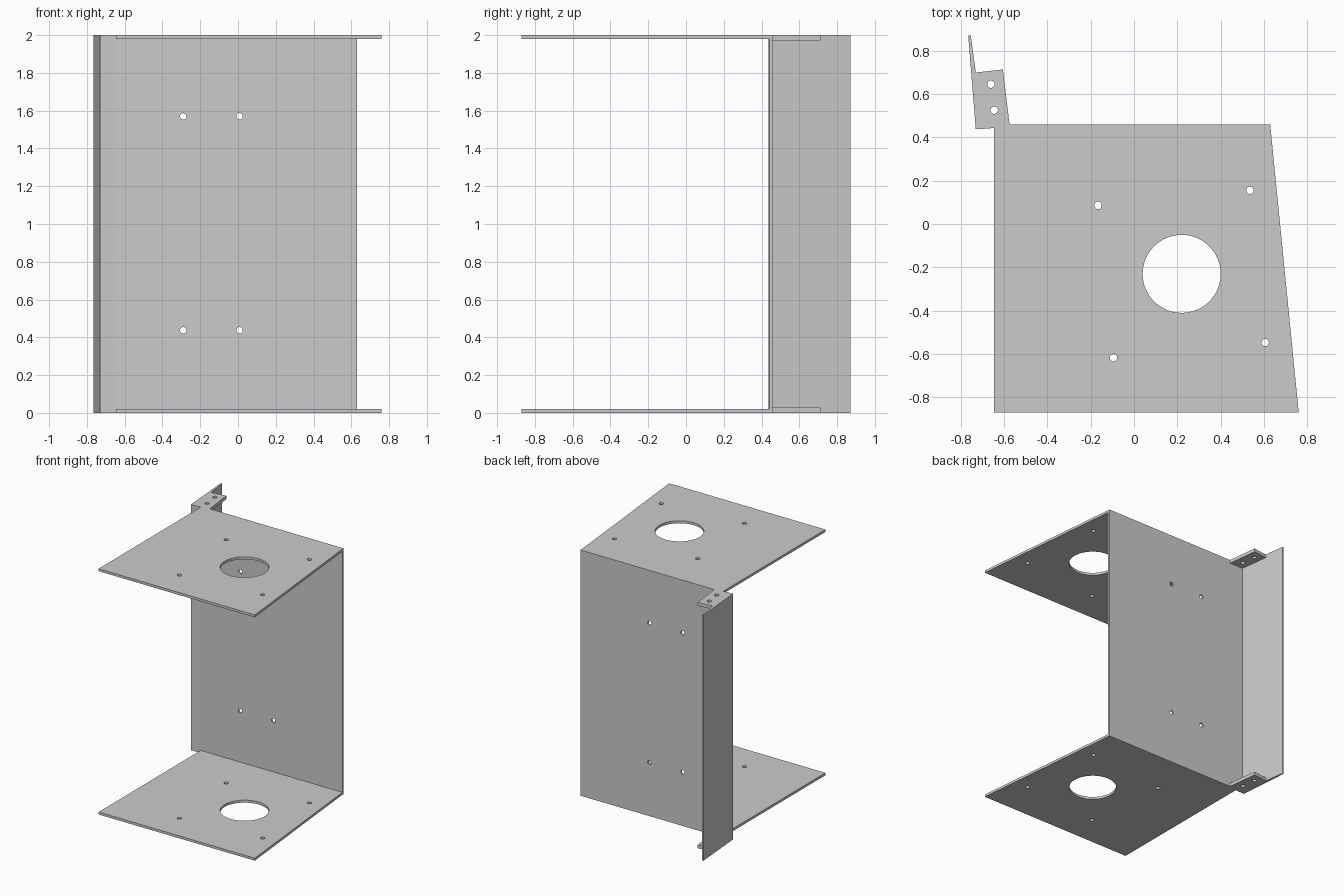
import bpy, bmesh, math

if "Cube" in bpy.data.objects:
    bpy.data.objects.remove(bpy.data.objects["Cube"])


def panel(name, outline, holes, lo, hi, upright=False):
    """Sheet of constant thickness: outline with round holes, lo..hi along its normal."""
    cu = bpy.data.curves.new(name, 'CURVE')
    cu.dimensions, cu.fill_mode, cu.extrude = '2D', 'BOTH', (hi - lo) / 2
    loops = [outline]
    for cx, cy, r in holes:
        n = 64 if r > 0.1 else 24
        loops.append([(cx + r * math.cos(2 * math.pi * i / n),
                       cy + r * math.sin(2 * math.pi * i / n)) for i in range(n)])
    for pts in loops:
        sp = cu.splines.new('POLY')
        sp.points.add(len(pts) - 1)
        for p, (x, y) in zip(sp.points, pts):
            p.co = (x, y, 0, 1)
        sp.use_cyclic_u = True
    ob = bpy.data.objects.new(name, cu)
    bpy.context.collection.objects.link(ob)
    mid = (lo + hi) / 2
    if upright:
        ob.rotation_euler.x = math.pi / 2
        ob.location.y = mid
    else:
        ob.location.z = mid
    bpy.ops.object.select_all(action='DESELECT')
    ob.select_set(True)
    bpy.context.view_layer.objects.active = ob
    bpy.ops.object.convert(target='MESH')
    ob = bpy.context.view_layer.objects.active
    bm = bmesh.new()
    bm.from_mesh(ob.data)
    bmesh.ops.remove_doubles(bm, verts=bm.verts, dist=1e-5)
    bmesh.ops.recalc_face_normals(bm, faces=bm.faces)
    for f in bm.faces:
        f.smooth = False
    bm.to_mesh(ob.data)
    bm.free()
    return ob


R = 0.017
plate = [(-0.646, -0.87), (0.76, -0.87), (0.63, 0.443), (-0.646, 0.443)]
plate_holes = [(0.22, -0.23, 0.18), (-0.166, 0.086, R), (0.535, 0.155, R),
               (0.605, -0.547, R), (-0.095, -0.617, R)]
tab = [(-0.698, 0.458), (-0.574, 0.458), (-0.605, 0.713), (-0.73, 0.699)]
tab_holes = [(-0.66, 0.645, R), (-0.645, 0.525, R)]

# Top and bottom plates with their mounting tabs
for side, z, zt in (("bottom", (0, 0.02), (0, 0.028)), ("top", (1.98, 2), (1.972, 2))):
    panel(side + "_plate", plate, plate_holes, *z)
    panel(side + "_tab", tab, tab_holes, *zt)

# Back wall with four screw holes
panel("back_wall", [(-0.646, 0), (0.63, 0), (0.63, 2), (-0.646, 2)],
      [(x, z, R) for x in (-0.29, 0.008) for z in (0.437, 1.57)],
      0.443, 0.458, upright=True)

# Tapered side flange folded off the wall
panel("side_flange", [(-0.646, 0.443), (-0.646, 0.458), (-0.698, 0.458), (-0.73, 0.699),
                      (-0.753, 0.87), (-0.765, 0.87), (-0.73, 0.437)], [], 0, 2)
